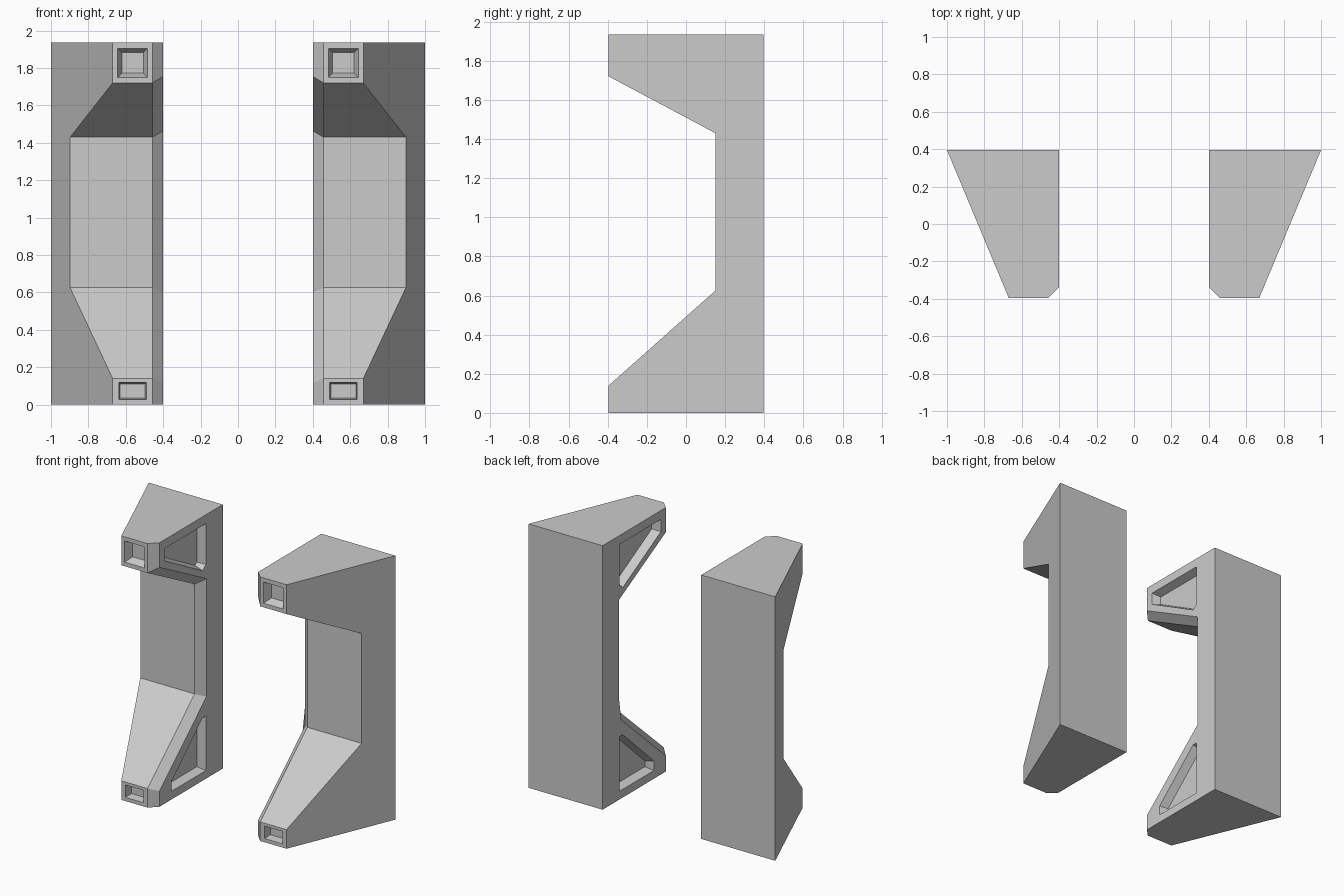
import bpy
import bmesh
from mathutils import Vector

cube = bpy.data.objects.get("Cube")
if cube:
    bpy.data.objects.remove(cube, do_unlink=True)

grey = bpy.data.materials.new("plain_grey")
grey.use_nodes = True
grey.diffuse_color = (0.6, 0.6, 0.6, 1)
grey.node_tree.nodes["Principled BSDF"].inputs["Base Color"].default_value = (0.6, 0.6, 0.6, 1)


def inset(points, d):
    """Move every side of a counter-clockwise polygon inwards by d."""
    result = []
    for i, p in enumerate(points):
        p = Vector(p)
        a = (p - Vector(points[i - 1])).normalized()
        b = (Vector(points[(i + 1) % len(points)]) - p).normalized()
        na, nb = Vector((-a.y, a.x)), Vector((-b.y, b.x))
        result.append(p + (na + nb) * d / (1 + na.dot(nb)))
    return result


def ring(bm, points):
    return [bm.verts.new(p) for p in points]


def skin(bm, r, s, skip=()):
    """Join two matching rings with quads, leaving out the skipped sides."""
    for i in range(len(r)):
        if i not in skip:
            j = (i + 1) % len(r)
            bm.faces.new((r[i], r[j], s[j], s[i]))


# Side profile (y, z), and the same profile at the inner face past the chamfer
BACK, FRONT, TOP, INNER, CHAMFER = 0.395, -0.395, 1.935, 0.4, 0.057
profile = [(BACK, TOP), (FRONT, TOP), (FRONT, 1.72), (0.15, 1.43),
           (0.15, 0.625), (FRONT, 0.14), (FRONT, 0), (BACK, 0)]
inner_profile = inset(profile, CHAMFER)
for i in (0, 1, 6, 7):
    inner_profile[i] = Vector((BACK if i in (0, 7) else FRONT + CHAMFER, profile[i][1]))
PAD_SIDES = (1, 5)  # sides of the profile that form the two front pads

# Pocket openings: front ones in (x, z) with their taper, inner side ones in (y, z)
front_pockets = [([(0.483, 1.75), (0.643, 1.75), (0.643, 1.905), (0.483, 1.905)], 0.022),
                 ([(0.49, 0.027), (0.637, 0.027), (0.637, 0.118), (0.49, 0.118)], 0.007)]
side_pockets = [[(-0.28, 1.78), (0.16, 1.54), (0.2, 1.57), (0.2, 1.87), (-0.28, 1.87)],
                [(-0.2, 0.06), (0.2, 0.06), (0.2, 0.46), (0.16, 0.46), (-0.2, 0.13)]]
DEPTH, SIDE_TAPER = 0.06, 0.02


def outer_x(y):
    return 0.67 + 0.33 * (y - FRONT) / (BACK - FRONT)


def bracket(name, side):
    bm = bmesh.new()

    # Shell: slanted outer face, straight front, chamfered inner edge
    outer = ring(bm, [(side * outer_x(y), y, z) for y, z in profile])
    middle = ring(bm, [(side * (INNER + CHAMFER), y, z) for y, z in profile])
    inner = ring(bm, [(side * INNER, y, z) for y, z in inner_profile])
    bm.faces.new(outer)
    skin(bm, outer, middle, PAD_SIDES)
    skin(bm, middle, inner)

    # Tapered pockets in the front pads
    for points, taper in front_pockets:
        rim = ring(bm, [(side * x, FRONT, z) for x, z in points])
        floor = ring(bm, [(side * x, FRONT + DEPTH, z) for x, z in inset(points, taper)])
        skin(bm, rim, floor)
        bm.faces.new(floor)

    # Tapered pockets in the inner side
    for points in side_pockets:
        rim = ring(bm, [(side * INNER, y, z) for y, z in points])
        floor = ring(bm, [(side * (INNER + DEPTH), y, z) for y, z in inset(points, SIDE_TAPER)])
        skin(bm, rim, floor)
        bm.faces.new(floor)

    # Flat faces around the pocket openings
    open_edges = [e for e in bm.edges if e.is_boundary]
    inner_edges = [e for e in open_edges
                   if all(abs(abs(v.co.x) - INNER) < 0.001 for v in e.verts)]
    pad_edges = [e for e in open_edges if e not in inner_edges]
    upper_edges = [e for e in pad_edges if e.verts[0].co.z > 1]
    lower_edges = [e for e in pad_edges if e.verts[0].co.z < 1]
    for edges, normal in ((inner_edges, (-side, 0, 0)),
                          (upper_edges, (0, -1, 0)), (lower_edges, (0, -1, 0))):
        bmesh.ops.triangle_fill(bm, edges=edges, use_beauty=True, normal=normal)

    bm.normal_update()
    bmesh.ops.recalc_face_normals(bm, faces=bm.faces[:])
    mesh = bpy.data.meshes.new(name)
    bm.to_mesh(mesh)
    bm.free()
    mesh.materials.append(grey)
    bpy.context.collection.objects.link(bpy.data.objects.new(name, mesh))


bracket("left_bracket", 1)
bracket("right_bracket", -1)
